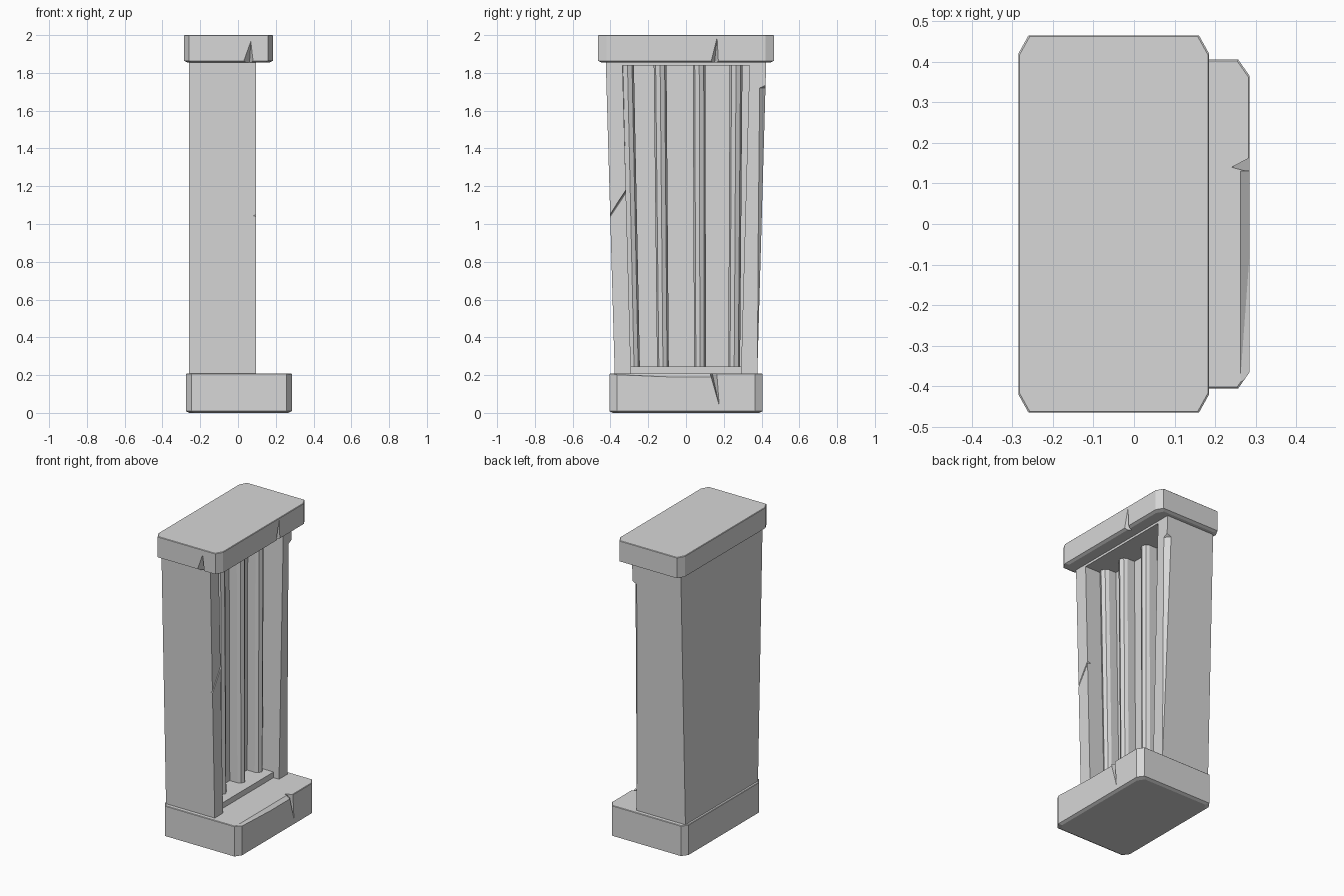
import bpy
import bmesh
from mathutils import Vector

if "Cube" in bpy.data.objects:
    bpy.data.objects.remove(bpy.data.objects["Cube"], do_unlink=True)

stone = bpy.data.materials.new("pale grey stone")
stone.use_nodes = True
COLOUR = (0.68, 0.68, 0.68, 1)
stone.diffuse_color = COLOUR
stone.node_tree.nodes["Principled BSDF"].inputs["Base Color"].default_value = COLOUR


def finish(name, bm):
    bmesh.ops.recalc_face_normals(bm, faces=bm.faces)
    mesh = bpy.data.meshes.new(name)
    bm.to_mesh(mesh)
    bm.free()
    mesh.materials.append(stone)
    obj = bpy.data.objects.new(name, mesh)
    bpy.context.collection.objects.link(obj)
    return obj


def rectangle(x0, x1, y):
    return [(x0, -y), (x1, -y), (x1, y), (x0, y)]


def clipped(x0, x1, y, cx, cy):
    """Outline of a rectangle with clipped corners."""
    return [(x0 + cx, -y), (x1 - cx, -y), (x1, -y + cy), (x1, y - cy),
            (x1 - cx, y), (x0 + cx, y), (x0, y - cy), (x0, -y + cy)]


def loft(name, rings):
    """Skin a stack of (height, outline) rings and close both ends."""
    bm = bmesh.new()
    loops = [[bm.verts.new((x, y, z)) for x, y in pts] for z, pts in rings]
    for low, high in zip(loops, loops[1:]):
        n = len(low)
        for i in range(n):
            j = (i + 1) % n
            bm.faces.new((low[i], low[j], high[j], high[i]))
    bm.faces.new(loops[0][::-1])
    bm.faces.new(loops[-1])
    return finish(name, bm)


def slab(name, x0, x1, y, z0, z1, cx, cy):
    """Block with clipped corners and a bevelled lower rim."""
    full = clipped(x0, x1, y, cx, cy)
    worn = clipped(x0 + 0.018, x1 - 0.018, y - 0.018, cx, cy)
    top = clipped(x0 + 0.003, x1 - 0.003, y - 0.003, cx, cy)
    return loft(name, [(z0, worn), (z0 + 0.009, full),
                       (z1 - 0.003, full), (z1, top)])


def hull(points):
    bm = bmesh.new()
    for p in points:
        bm.verts.new(Vector(p))
    bmesh.ops.convex_hull(bm, input=bm.verts)
    return finish("cutter", bm)


def carve(obj, cutters):
    for cutter in cutters:
        mod = obj.modifiers.new("carve", 'BOOLEAN')
        mod.operation = 'DIFFERENCE'
        mod.solver = 'EXACT'
        mod.object = cutter
    bpy.context.view_layer.update()
    graph = bpy.context.evaluated_depsgraph_get()
    mesh = bpy.data.meshes.new_from_object(obj.evaluated_get(graph))
    obj.modifiers.clear()
    obj.data = mesh
    for cutter in cutters:
        bpy.data.objects.remove(cutter, do_unlink=True)


# Base with a deep chip and a worn upper edge
base = slab("base", -0.275, 0.285, 0.405, 0.0, 0.208, 0.028, 0.04)
chip = hull([(0.31, 0.115, 0.23), (0.31, 0.175, 0.23), (0.235, 0.135, 0.23),
             (0.29, 0.18, 0.02)])
wear = hull([(0.30, -0.41, 0.20), (0.30, 0.13, 0.178), (0.30, -0.41, 0.24),
             (0.30, 0.13, 0.24), (0.26, 0.13, 0.21), (0.26, -0.41, 0.21)])
carve(base, [chip, wear])

# Cap with two chips rising from the lower edge
cap = slab("cap", -0.285, 0.185, 0.465, 1.855, 2.0, 0.025, 0.045)
side_chip = hull([(0.20, 0.12, 1.84), (0.20, 0.18, 1.84), (0.14, 0.15, 1.84),
                  (0.186, 0.165, 1.99)])
front_chip = hull([(0.01, -0.48, 1.84), (0.09, -0.48, 1.84), (0.06, -0.42, 1.84),
                   (0.068, -0.466, 1.97)])
carve(cap, [side_chip, front_chip])

# Flared shaft, hollowed on one broad side, with one long edge worn away
shaft = loft("shaft", [(0.19, rectangle(-0.26, 0.095, 0.377)),
                       (1.87, rectangle(-0.26, 0.095, 0.425))])
recess = hull([(x, s * y, z) for x in (-0.09, 0.2) for s in (-1, 1)
               for y, z in ((0.291, 0.2), (0.336, 1.84))])
crack = hull([(0.12, -0.42, 1.0), (0.12, -0.42, 1.035), (0.12, -0.31, 1.20),
              (0.12, -0.31, 1.17), (0.085, -0.42, 1.015), (0.07, -0.31, 1.185)])
worn_edge = hull([(0.12, 0.355, 0.18), (0.07, 0.40, 0.18), (0.12, 0.45, 0.18),
                  (0.12, 0.365, 1.72), (0.055, 0.43, 1.72), (0.12, 0.45, 1.76)])
carve(shaft, [recess, crack, worn_edge])

# Sill under the bars
loft("sill", [(z, rectangle(-0.1, 0.055, 0.296)) for z in (0.19, 0.245)])


# Four deep bars with rounded fronts, spreading towards the top
def bar_outline(centre, half):
    front = [(-1, -0.1), (-1, -0.035), (-0.7, -0.015), (0, -0.003),
             (0.7, -0.015), (1, -0.035), (1, -0.1)]
    return [(x, centre + half * t) for t, x in front]


for index, (low, high) in enumerate(((-0.275, -0.31), (-0.122, -0.137),
                                     (0.074, 0.07), (0.255, 0.265))):
    bar = loft(f"bar_{index + 1}", [(0.235, bar_outline(low, 0.031)),
                                    (1.85, bar_outline(high, 0.034))])
    bpy.ops.object.select_all(action='DESELECT')
    bar.select_set(True)
    bpy.context.view_layer.objects.active = bar
    bpy.ops.object.shade_smooth_by_angle(angle=0.4)
